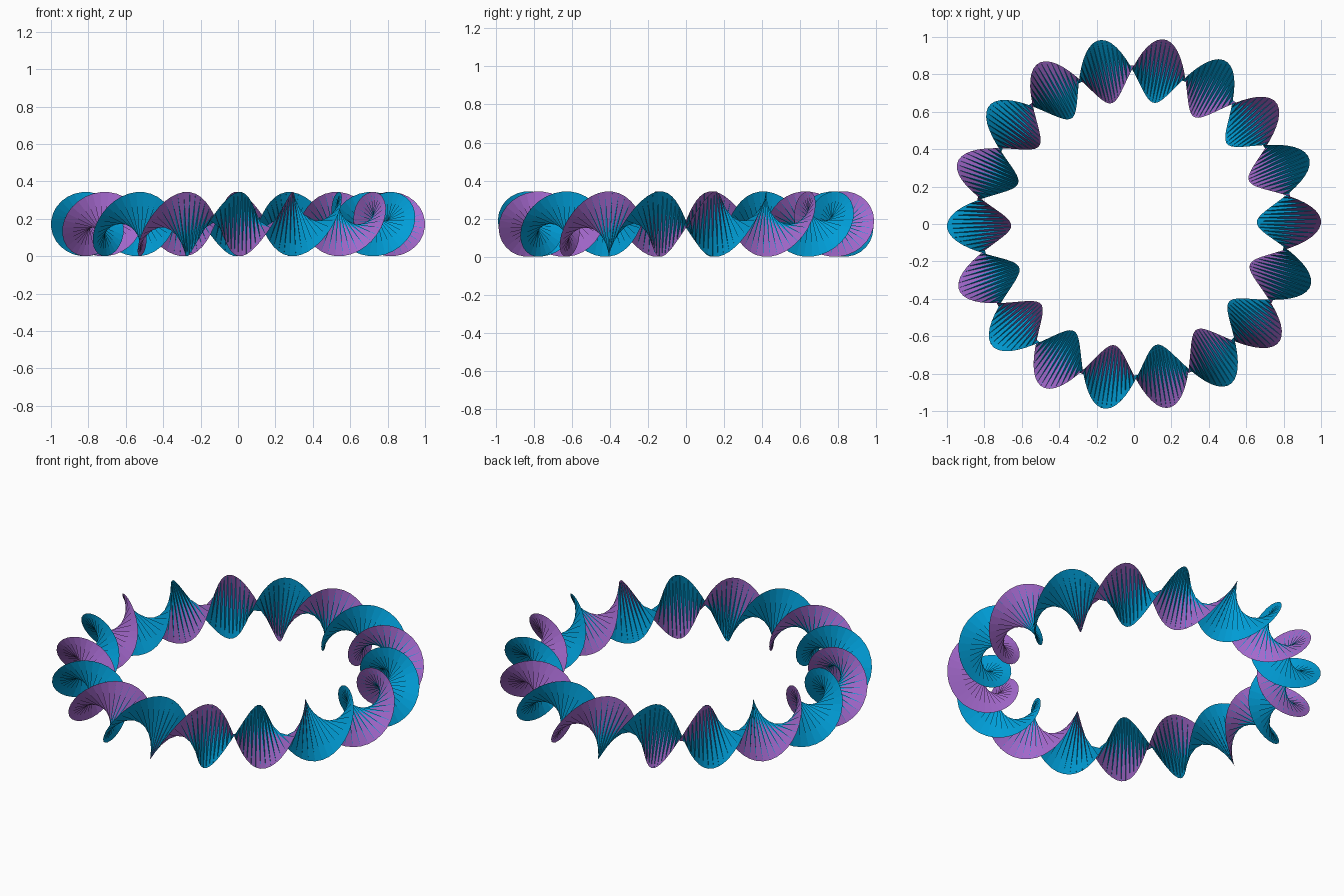
import bpy
import bmesh
from math import cos, sin, pi, radians

cube = bpy.data.objects.get("Cube")
if cube:
    bpy.data.objects.remove(cube, do_unlink=True)

RING_RADIUS = 0.828
HALF_WIDTH = 0.172
TURNS = 9
STEPS = 252
PHASE_START = radians(230.7)
PURPLE_REACH = 0.7  # how far purple spikes reach across the ribbon


def make_material(name, colour):
    mat = bpy.data.materials.new(name)
    mat.use_nodes = True
    mat.diffuse_color = colour
    mat.node_tree.nodes["Principled BSDF"].inputs["Base Color"].default_value = colour
    return mat


def edge_point(theta, side):
    # Point on one rim of the ribbon as it twists around the ring
    phi = TURNS * (theta - PHASE_START) + pi / 2
    r = RING_RADIUS + side * HALF_WIDTH * cos(phi)
    z = HALF_WIDTH + side * HALF_WIDTH * sin(phi)
    return r * cos(theta), r * sin(theta), z


# Two rims joined by a closed strip of triangles
bm = bmesh.new()
angles = [2 * pi * i / STEPS for i in range(STEPS)]
rim_a = [bm.verts.new(edge_point(t, 1)) for t in angles]
rim_b = [bm.verts.new(edge_point(t, -1)) for t in angles]
for i in range(STEPS):
    j = (i + 1) % STEPS
    tip = bm.verts.new(rim_b[i].co.lerp(rim_a[j].co, PURPLE_REACH))
    # Blue wedges grow from the first rim, purple spikes from the second
    bm.faces.new((rim_a[i], rim_a[j], tip)).material_index = 0
    bm.faces.new((rim_a[i], tip, rim_b[i])).material_index = 0
    bm.faces.new((tip, rim_a[j], rim_b[j])).material_index = 0
    bm.faces.new((rim_b[i], tip, rim_b[j])).material_index = 1

mesh = bpy.data.meshes.new("twisted_ribbon_ring")
bm.to_mesh(mesh)
bm.free()
mesh.materials.append(make_material("blue", (0.0, 0.34, 0.68, 1)))
mesh.materials.append(make_material("purple", (0.37, 0.14, 0.61, 1)))
ribbon = bpy.data.objects.new("twisted_ribbon_ring", mesh)
bpy.context.collection.objects.link(ribbon)
